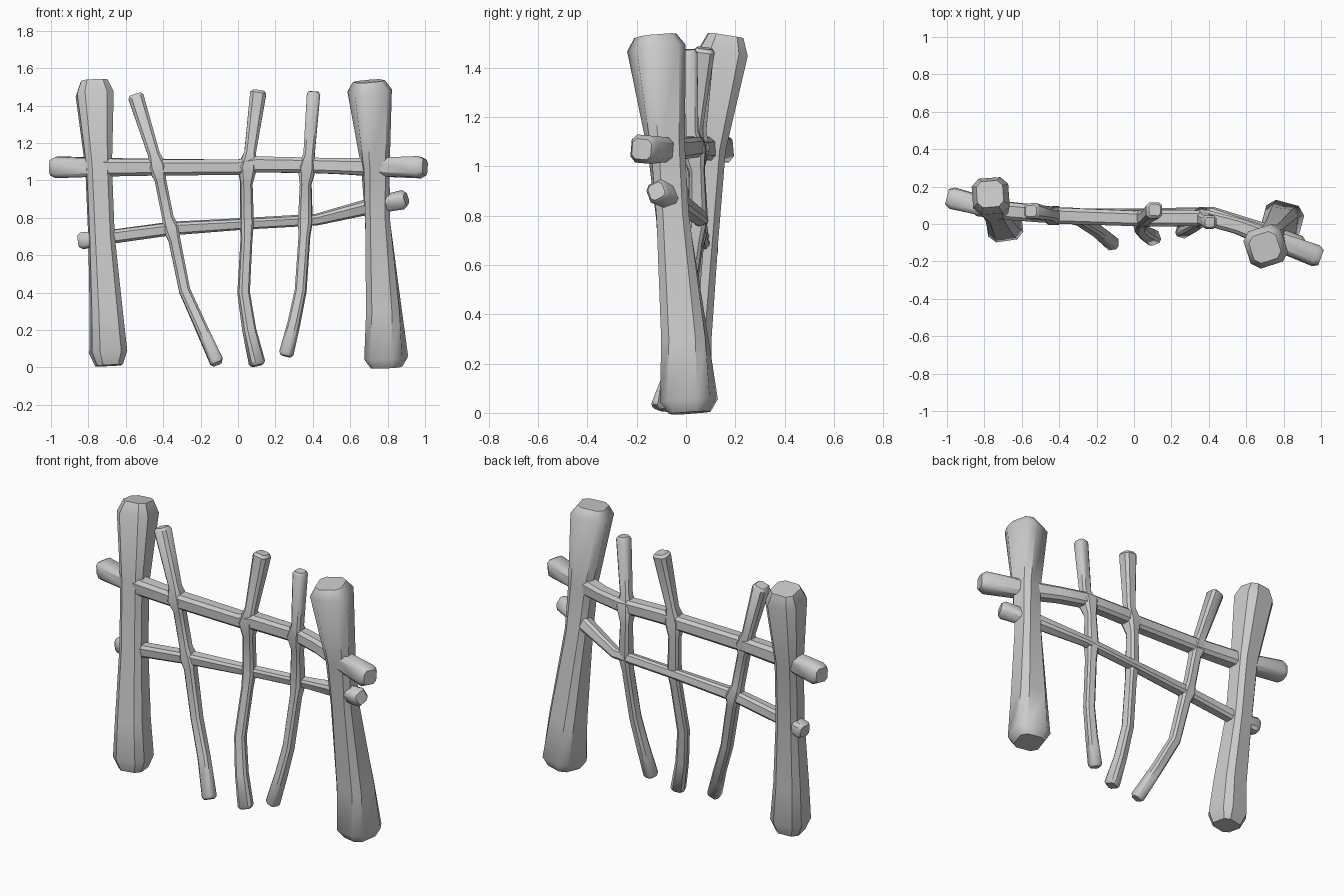
import bpy, bmesh, math
from mathutils import Vector


def branch(name, path, ref, tilt=(0, 0), cap=0.03, corner=0.6):
    """Loft a rounded-square section along path points (x, y, z, half width)."""
    pts = [Vector(p[:3]) for p in path]
    rad = [p[3] for p in path]
    n = len(pts)
    tan = [(pts[min(i + 1, n - 1)] - pts[max(i - 1, 0)]).normalized() for i in range(n)]
    rings = [(pts[i], tan[i], rad[i], i / (n - 1)) for i in range(n)]
    # chamfered ends: outer ring is the path end, shoulder sits just inside
    s, e = rings[0], rings[-1]
    rings = ([(s[0], s[1], s[2] * 0.72, 0), (s[0] + s[1] * cap, s[1], s[2], 0)]
             + rings[1:-1]
             + [(e[0] - e[1] * cap, e[1], e[2], 1), (e[0], e[1], e[2] * 0.72, 1)])
    k = corner
    sec = [(1, -k), (1, k), (k, 1), (-k, 1), (-1, k), (-1, -k), (-k, -1), (k, -1)]
    bm = bmesh.new()
    loops = []
    for p, t, r, f in rings:
        u = (Vector(ref) - t * t.dot(Vector(ref))).normalized()
        v = t.cross(u)
        a = math.radians(tilt[0] + (tilt[1] - tilt[0]) * f)
        c, d = math.cos(a), math.sin(a)
        loops.append([bm.verts.new(p + u * r * (x * c - y * d) + v * r * (x * d + y * c))
                      for x, y in sec])
    for a, b in zip(loops, loops[1:]):
        for i in range(8):
            j = (i + 1) % 8
            bm.faces.new((a[i], a[j], b[j], b[i]))
    bm.faces.new(loops[0][::-1])
    bm.faces.new(loops[-1])
    bmesh.ops.recalc_face_normals(bm, faces=bm.faces[:])
    me = bpy.data.meshes.new(name)
    bm.to_mesh(me)
    bm.free()
    ob = bpy.data.objects.new(name, me)
    bpy.context.collection.objects.link(ob)
    bpy.ops.object.select_all(action='DESELECT')
    ob.select_set(True)
    bpy.context.view_layer.objects.active = ob
    bpy.ops.object.shade_smooth_by_angle(angle=math.radians(40))
    return ob


X, Z = (1, 0, 0), (0, 0, 1)

# Heavy posts, waisted in the middle
branch("left_post", [(-0.69, 0.0, 0.01, 0.095), (-0.705, 0.015, 0.3, 0.083),
                     (-0.73, 0.06, 0.7, 0.067), (-0.745, 0.09, 1.07, 0.068),
                     (-0.77, 0.16, 1.53, 0.098)], X, (8, 4), 0.07)
branch("right_post", [(0.795, 0.015, 0.0, 0.105), (0.78, -0.005, 0.3, 0.09),
                      (0.745, -0.055, 0.8, 0.066), (0.735, -0.08, 1.07, 0.07),
                      (0.70, -0.125, 1.53, 0.105)], X, (-15, 18), 0.05)

# Horizontal rails
branch("upper_rail", [(-1.0, 0.145, 1.07, 0.056), (-0.72, 0.075, 1.07, 0.048),
                      (-0.4, 0.045, 1.07, 0.043), (0.0, 0.03, 1.07, 0.041),
                      (0.1, 0.03, 1.085, 0.043), (0.4, 0.03, 1.08, 0.041),
                      (0.55, -0.01, 1.075, 0.042), (0.73, -0.08, 1.07, 0.048),
                      (1.0, -0.18, 1.07, 0.057)], Z, (5, -5))
branch("lower_rail", [(-0.85, 0.09, 0.675, 0.045), (-0.7, 0.06, 0.695, 0.036),
                      (-0.36, 0.045, 0.742, 0.034), (0.04, 0.052, 0.768, 0.028),
                      (0.42, 0.06, 0.79, 0.028), (0.7, -0.04, 0.86, 0.038),
                      (0.90, -0.12, 0.90, 0.045)], Z, (0, 25), 0.02)

# Thin crooked stakes, thickened where they join the rails
branch("left_stake", [(-0.11, -0.11, 0.02, 0.035), (-0.2, -0.035, 0.22, 0.031),
                      (-0.285, 0.02, 0.41, 0.03), (-0.34, 0.04, 0.68, 0.032),
                      (-0.355, 0.045, 0.74, 0.044), (-0.375, 0.045, 0.8, 0.031),
                      (-0.415, 0.045, 1.0, 0.031), (-0.43, 0.045, 1.07, 0.05),
                      (-0.45, 0.05, 1.14, 0.032), (-0.55, 0.07, 1.46, 0.042)], X, cap=0.015)
branch("middle_stake", [(0.105, -0.075, 0.01, 0.039), (0.06, -0.05, 0.2, 0.033),
                        (0.03, -0.02, 0.4, 0.03), (0.045, 0.025, 0.68, 0.029),
                        (0.048, 0.04, 0.77, 0.034), (0.045, 0.04, 0.98, 0.031),
                        (0.05, 0.03, 1.07, 0.05), (0.065, 0.035, 1.15, 0.031),
                        (0.11, 0.075, 1.48, 0.043)], X, (20, 0), 0.015)
branch("right_stake", [(0.255, -0.04, 0.06, 0.035), (0.3, -0.02, 0.24, 0.031),
                       (0.335, 0.0, 0.41, 0.029), (0.355, 0.04, 0.7, 0.029),
                       (0.36, 0.05, 0.78, 0.037), (0.362, 0.045, 0.98, 0.03),
                       (0.37, 0.03, 1.075, 0.05), (0.38, 0.02, 1.14, 0.03),
                       (0.405, 0.01, 1.475, 0.036)], X, (-15, 0), 0.015)
